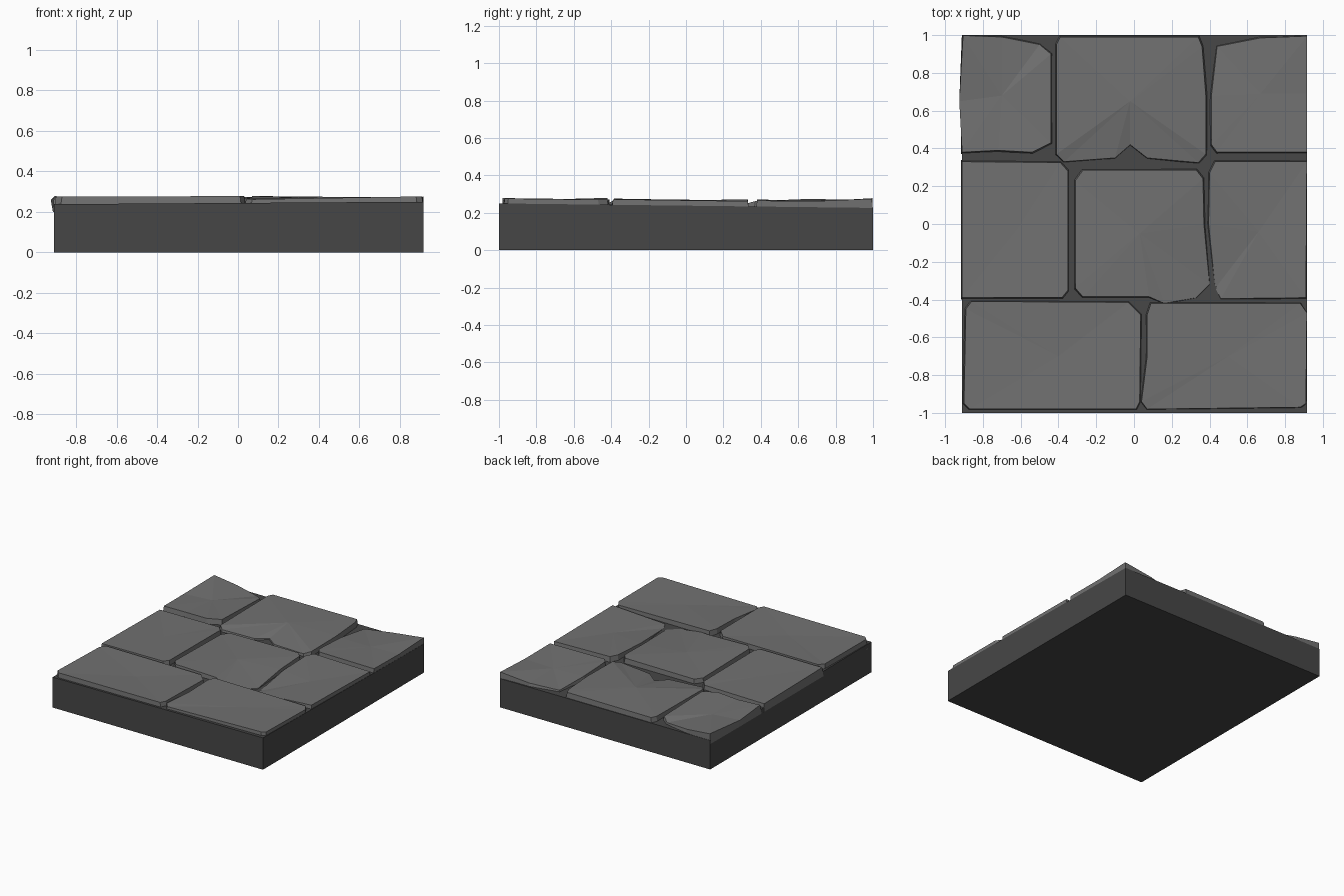
import bpy
from mathutils import Vector


def material(name, value):
    m = bpy.data.materials.new(name)
    m.diffuse_color = (value, value, value, 1)
    return m


STONE = material("stone grey", 0.165)
MORTAR = material("dark mortar", 0.062)


def mesh_object(name, verts, faces, mat):
    me = bpy.data.meshes.new(name)
    me.from_pydata(verts, [], faces)
    me.materials.append(mat)
    ob = bpy.data.objects.new(name, me)
    bpy.context.collection.objects.link(ob)
    return ob


def stone(name, centre, outline):
    """Faceted slab: sloping sides, worn rim and a fan of facets round one inner point."""
    c = Vector(centre)
    n = len(outline)
    foot, rim, inner = [], [], []
    for x, y, z in outline:
        p = Vector((x, y, z))
        out = Vector((x - c.x, y - c.y, 0)).normalized()
        q = p + out * 0.012
        foot.append((max(-.915, min(.915, q.x)), max(-.998, min(.998, q.y)), 0.2))
        rim.append(p)
        inner.append(p.lerp(c, 0.5))
    verts = foot + rim + [c]
    faces = [tuple(reversed(range(n)))]
    for i in range(n):
        j = (i + 1) % n
        faces.append((i, j, n + j, n + i))
        faces.append((n + i, n + j, 2 * n))
    return mesh_object(name, verts, faces, STONE)


# Mortar bed: a block whose top falls slightly towards the back
x0, x1 = -0.91, 0.917
mesh_object("mortar_bed",
            [(x0, -1, 0), (x1, -1, 0), (x1, 1, 0), (x0, 1, 0),
             (x0, -1, .238), (x1, -1, .25), (x1, 1, .226), (x0, 1, .228)],
            [(3, 2, 1, 0), (4, 5, 6, 7), (0, 1, 5, 4), (1, 2, 6, 5),
             (2, 3, 7, 6), (3, 0, 4, 7)], MORTAR)

# Front row: two long stones
stone("front_left_stone", (-.4, -.7, .266), [
    (-.87, -.98, .275), (.01, -.98, .278), (.03, -.94, .278), (.035, -.48, .272),
    (-.03, -.415, .27), (-.86, -.41, .272), (-.89, -.45, .27), (-.9, -.95, .275)])
stone("front_right_stone", (.5, -.7, .267), [
    (.04, -.94, .265), (.07, -.98, .262), (.88, -.97, .276), (.91, -.95, .276),
    (.915, -.47, .27), (.88, -.42, .27), (.09, -.42, .278), (.07, -.48, .278),
    (.07, -.7, .272)])

# Middle row: three stones
stone("middle_left_stone", (-.62, -.03, .262), [
    (-.91, -.39, .27), (-.38, -.388, .272), (-.35, -.35, .272), (-.35, .28, .268),
    (-.39, .325, .265), (-.91, .33, .26)])
stone("middle_centre_stone", (.03, -.05, .268), [
    (-.31, -.34, .275), (-.27, -.385, .275), (.08, -.385, .266), (.16, -.42, .25),
    (.33, -.39, .242), (.4, -.32, .242), (.37, 0, .262), (.365, .24, .27),
    (.33, .285, .27), (-.27, .285, .265), (-.31, .23, .265)])
stone("middle_right_stone", (.66, -.04, .258), [
    (.43, -.34, .238), (.46, -.395, .245), (.91, -.39, .272), (.915, .33, .262),
    (.43, .33, .272), (.4, .27, .272), (.395, 0, .26)])

# Back row: three stones, the middle one chipped at its front edge
stone("back_left_stone", (-.7, .68, .256), [
    (-.91, .38, .27), (-.72, .39, .266), (-.54, .38, .272), (-.44, .43, .27),
    (-.44, .9, .256), (-.5, .95, .24), (-.7, .99, .256), (-.905, .998, .278),
    (-.925, .65, .258)])
stone("back_middle_stone", (-.02, .65, .274), [
    (-.41, .37, .258), (-.37, .33, .248), (-.1, .35, .242), (-.02, .42, .238),
    (.07, .35, .242), (.34, .325, .25), (.38, .37, .262), (.38, .68, .266),
    (.36, .94, .268), (.34, .99, .268), (-.39, .99, .265), (-.41, .95, .265)])
stone("back_right_stone", (.67, .69, .254), [
    (.41, .42, .27), (.44, .38, .27), (.915, .38, .265), (.917, .69, .262),
    (.917, .995, .275), (.67, .985, .25), (.44, .94, .238), (.41, .68, .258)])
